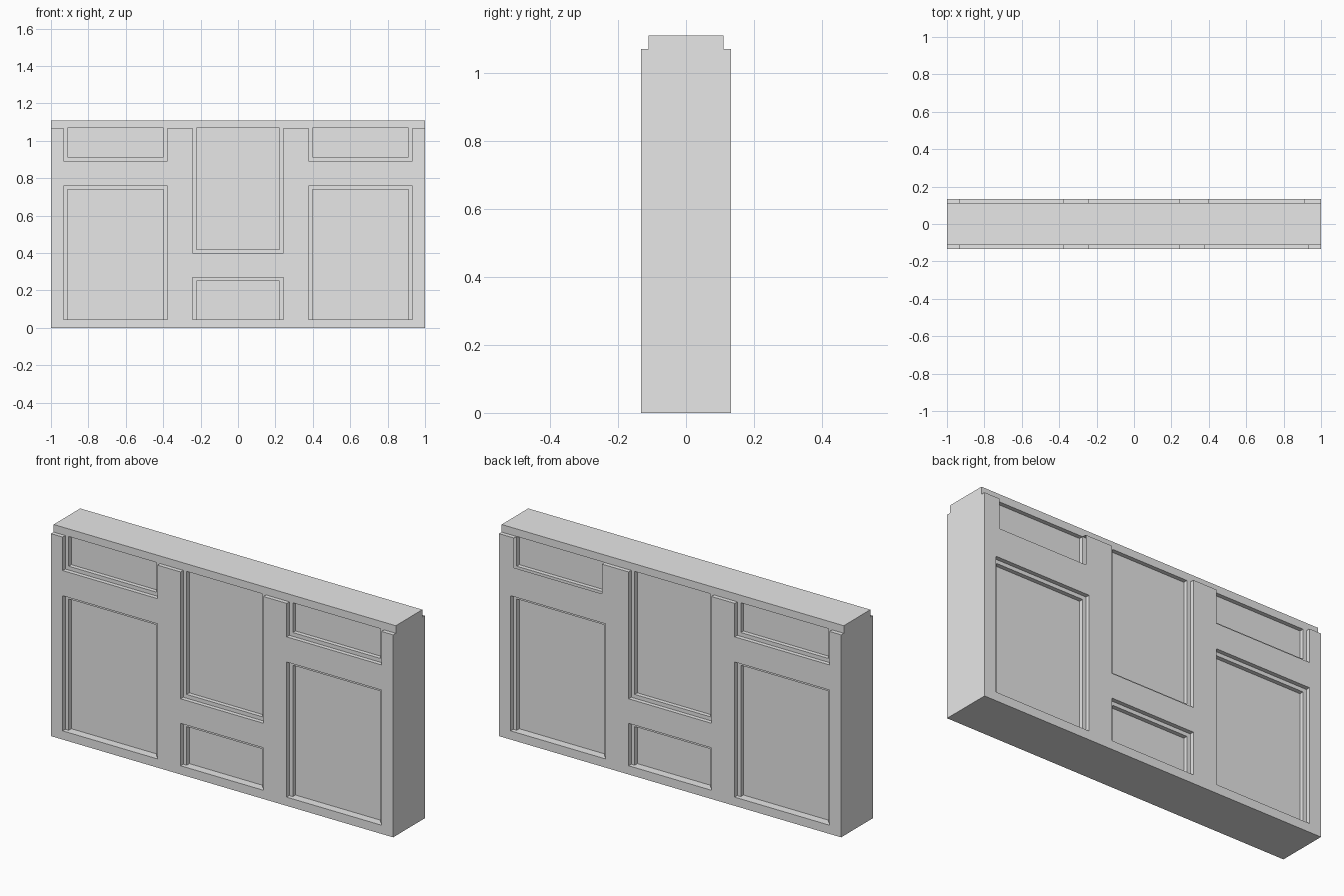
import bpy

# Remove the default cube
cube = bpy.data.objects.get("Cube")
if cube:
    bpy.data.objects.remove(cube, do_unlink=True)

# Single plain grey
grey = bpy.data.materials.new("plain_grey")
grey.use_nodes = True
grey.diffuse_color = (0.8, 0.8, 0.8, 1)
grey.node_tree.nodes["Principled BSDF"].inputs["Base Color"].default_value = (0.8, 0.8, 0.8, 1)

FACE, LEDGE, PANEL = 0.133, 0.111, 0.089   # half depths of the three layers
SHOULDER, TOP = 1.07, 1.11                 # top of the frame, top of the cap
SILL = 0.046                               # bottom of the lowest panels
RIM = 0.02                                 # width of the moulding ledge


def add_box(name, x0, x1, y0, y1, z0, z1):
    bpy.ops.mesh.primitive_cube_add(
        size=1, location=((x0 + x1) / 2, (y0 + y1) / 2, (z0 + z1) / 2))
    obj = bpy.context.object
    obj.name = name
    obj.scale = (x1 - x0, y1 - y0, z1 - z0)
    bpy.ops.object.transform_apply(location=True, scale=True)
    obj.data.materials.append(grey)
    return obj


def carve(target, cutter):
    mod = target.modifiers.new("carve", "BOOLEAN")
    mod.operation = "DIFFERENCE"
    mod.solver = "EXACT"
    mod.object = cutter
    bpy.context.view_layer.objects.active = target
    bpy.ops.object.modifier_apply(modifier=mod.name)
    bpy.data.objects.remove(cutter, do_unlink=True)


# Wall slab
wall = add_box("panelled_wall", -1, 1, -FACE, FACE, 0, TOP)

# Narrow cap along the top, set back on both faces
for side in (-1, 1):
    y0, y1 = sorted((side * LEDGE, side * (FACE + 0.1)))
    carve(wall, add_box("cap_cutter", -1.1, 1.1, y0, y1, SHOULDER, TOP + 0.1))

# Panel openings: x range, z range; those reaching the sill or the cap
# have no ledge along that edge
panels = [
    (-0.932, -0.378, SILL, 0.76),
    (-0.932, -0.378, 0.893, SHOULDER),
    (0.378, 0.932, SILL, 0.76),
    (0.378, 0.932, 0.893, SHOULDER),
    (-0.242, 0.242, SILL, 0.27),
    (-0.242, 0.242, 0.4, SHOULDER),
]

# Two-step recesses on the front and the back
for side in (-1, 1):
    for x0, x1, z0, z1 in panels:
        inner_z0 = z0 if z0 == SILL else z0 + RIM
        inner_z1 = z1 if z1 == SHOULDER else z1 - RIM
        y0, y1 = sorted((side * LEDGE, side * (FACE + 0.1)))
        carve(wall, add_box("ledge_cutter", x0, x1, y0, y1, z0, z1))
        y0, y1 = sorted((side * PANEL, side * (FACE + 0.1)))
        carve(wall, add_box("panel_cutter", x0 + RIM, x1 - RIM, y0, y1, inner_z0, inner_z1))
